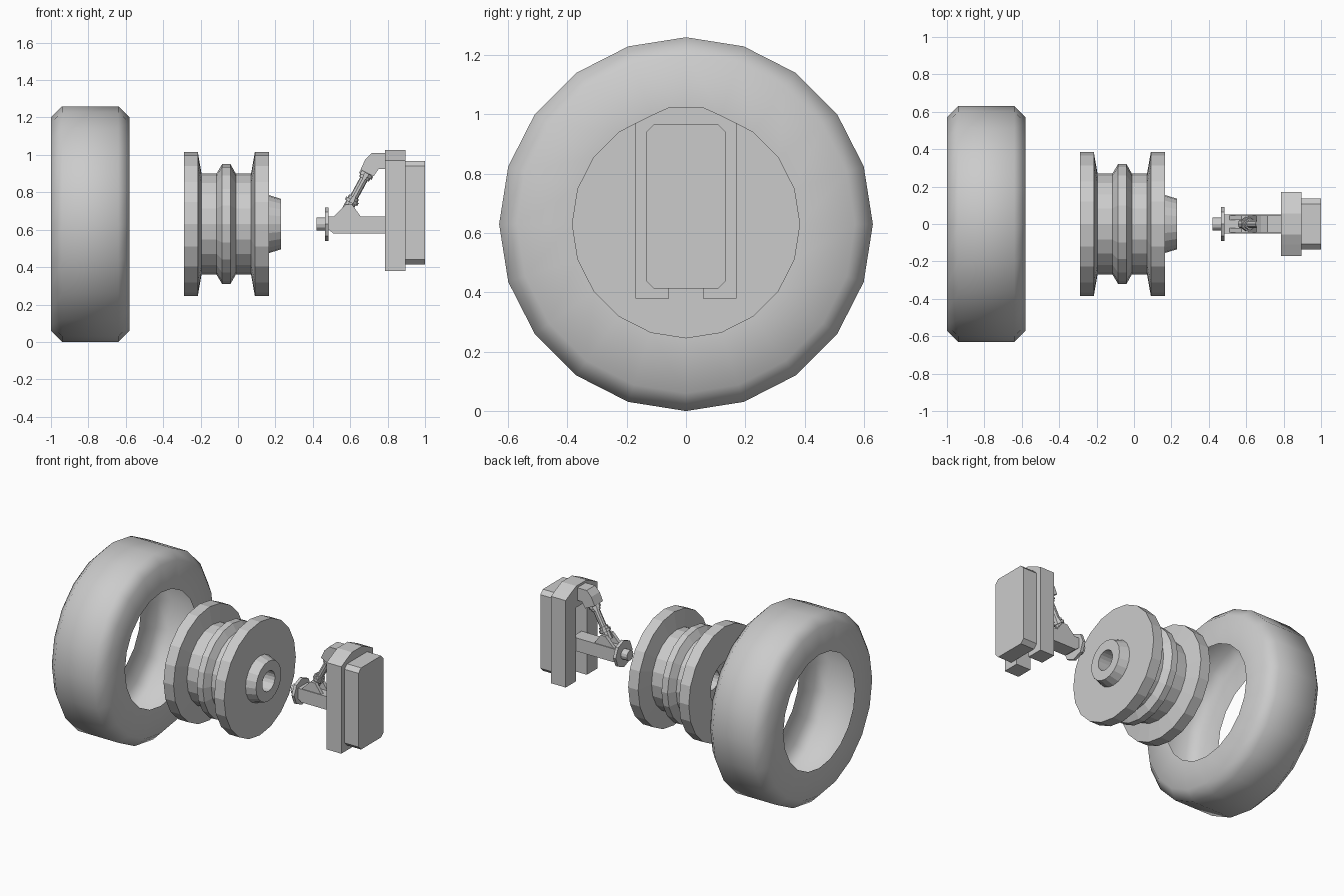
import bpy, bmesh, math
from mathutils import Vector

if "Cube" in bpy.data.objects:
    bpy.data.objects.remove(bpy.data.objects["Cube"])

CZ = 0.63  # axle height


def finish(name, bm, smooth=False):
    bmesh.ops.remove_doubles(bm, verts=bm.verts, dist=1e-5)
    bmesh.ops.recalc_face_normals(bm, faces=bm.faces)
    me = bpy.data.meshes.new(name)
    bm.to_mesh(me)
    bm.free()
    for p in me.polygons:
        p.use_smooth = smooth
    ob = bpy.data.objects.new(name, me)
    bpy.context.collection.objects.link(ob)
    return ob


def revolve(name, profile, sides=20, smooth=False, closed=False,
            origin=(0, 0, CZ), axis=(1, 0, 0)):
    """Turn a profile of (distance along axis, radius) around an axis."""
    bm = bmesh.new()
    d = Vector(axis).normalized()
    v = Vector((0, 1, 0))
    u = d.cross(v)
    rings = []
    for t, r in profile:
        rings.append([bm.verts.new(Vector(origin) + d * t
                      + u * r * math.cos(2 * math.pi * i / sides)
                      + v * r * math.sin(2 * math.pi * i / sides)) for i in range(sides)])
    pairs = list(zip(rings, rings[1:]))
    if closed:
        pairs.append((rings[-1], rings[0]))
    for a, b in pairs:
        for i in range(sides):
            j = (i + 1) % sides
            bm.faces.new((a[i], a[j], b[j], b[i]))
    if not closed and not smooth:
        bm.faces.new(rings[0])
        bm.faces.new(rings[-1])
    return finish(name, bm, smooth)


def prism(name, pts, lo, hi, plane):
    """Extrude an outline drawn in the xz or yz plane."""
    bm = bmesh.new()
    put = (lambda p, h: (p[0], h, p[1])) if plane == 'xz' else (lambda p, h: (h, p[0], p[1]))
    a = [bm.verts.new(put(p, lo)) for p in pts]
    b = [bm.verts.new(put(p, hi)) for p in pts]
    bm.faces.new(a)
    bm.faces.new(b)
    for i in range(len(pts)):
        j = (i + 1) % len(pts)
        bm.faces.new((a[i], a[j], b[j], b[i]))
    return finish(name, bm)


# Tyre: open smooth shell
revolve("tyre", [(-1.0, .385), (-1.0, .57), (-.94, .63), (-.64, .63), (-.58, .57), (-.58, .385)],
        smooth=True)

# Wheel rim with flanges, centre hump, conical hub and axle bore
revolve("wheel_rim", [
    (-.29, .15), (-.29, .385), (-.215, .385), (-.195, .27), (-.115, .27), (-.085, .32),
    (-.04, .32), (-.012, .27), (.07, .27), (.09, .385), (.165, .385), (.165, .155),
    (.23, .135), (.23, .068), (-.2, .068), (-.2, .15)], closed=True)

# Axle pin and hub flange
revolve("axle_pin", [(.42, .035), (.47, .035)], 12)
revolve("axle_flange", [(.465, .09), (.485, .09)], 8)

# Trailing arm with lug cheeks for the shock absorber
prism("trailing_arm", [(.485, .60), (.51, .58), (.82, .58), (.82, .67), (.485, .67)],
      -.05, .05, 'xz')
for n, s in (("left", 1), ("right", -1)):
    lo, hi = sorted((s * .022, s * .045))
    prism("arm_lug_" + n, [(.50, .66), (.575, .735), (.61, .735), (.66, .665)], lo, hi, 'xz')

# Shock absorber: one stepped piston along a slanted axis
A, B = Vector((.58, 0, .70)), Vector((.705, 0, .93))
revolve("shock_absorber", [
    (0, .028), (.05, .028), (.05, .038), (.068, .038), (.068, .03), (.085, .03), (.085, .022),
    (.195, .022), (.195, .03), (.21, .03), (.21, .038), (.23, .038), (.23, .028), (.26, .028)],
    10, origin=A, axis=B - A)

# Upper elbow joining the shock absorber to the housing
prism("upper_elbow", [(.655, .92), (.68, .975), (.715, 1.01), (.80, 1.01), (.80, .925),
                      (.752, .925), (.725, .885)], -.045, .045, 'xz')

# Housing: inverted U with chamfered top
half = [(.057, .88), (.057, .38), (.17, .38), (.17, .97), (.11, 1.0), (.055, 1.025)]
prism("housing", half + [(-y, z) for y, z in reversed(half)], .785, .895, 'yz')

# Cover plate with cut corners
Y, c, b, t = .135, .027, .413, .967
prism("cover_plate", [(-Y, b + c), (-Y + c, b), (Y - c, b), (Y, b + c),
                      (Y, t - c), (Y - c, t), (-Y + c, t), (-Y, t - c)], .895, 1.0, 'yz')
